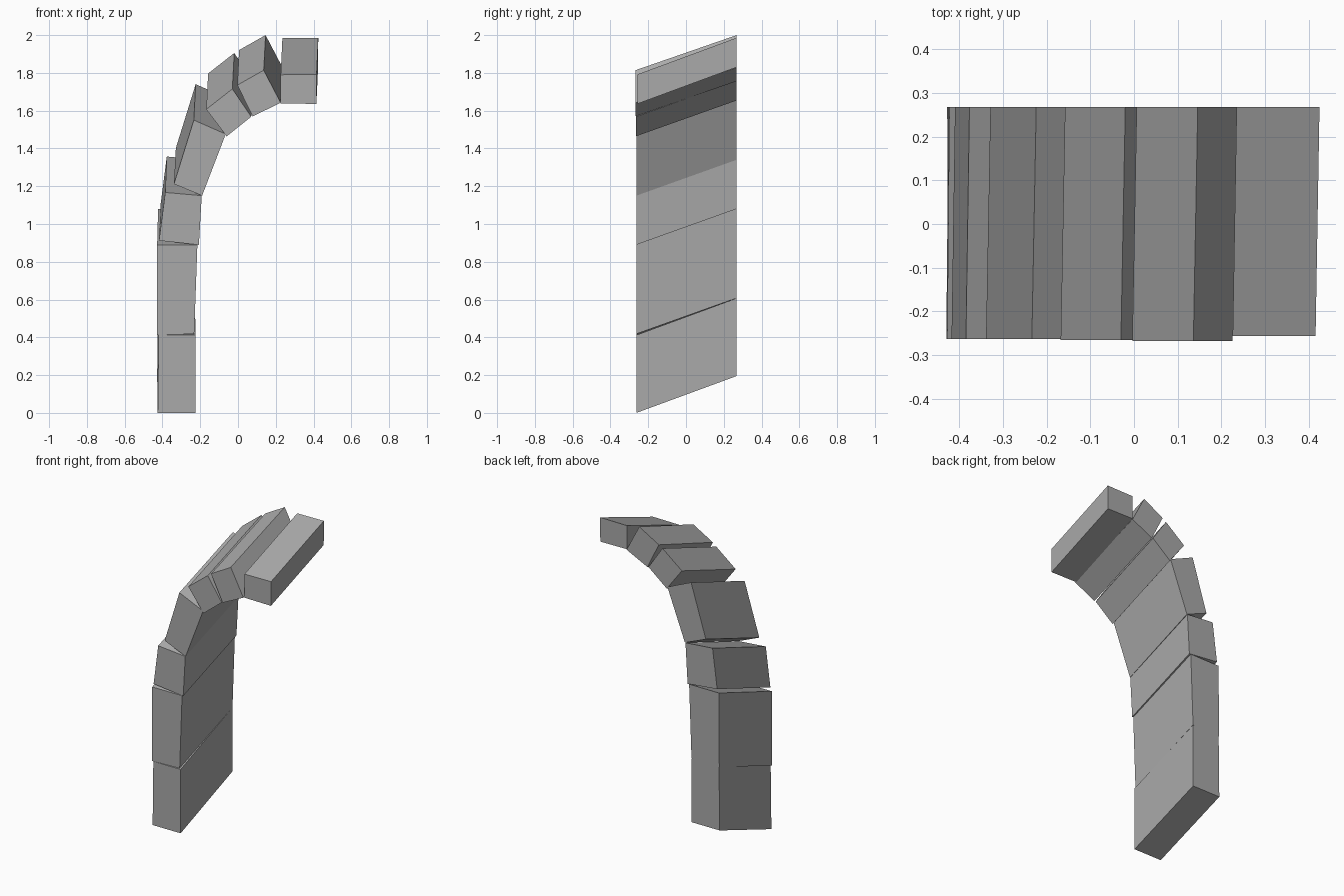
import bpy
import bmesh
from mathutils import Vector

default_cube = bpy.data.objects.get("Cube")
if default_cube:
    bpy.data.objects.remove(default_cube, do_unlink=True)

# One plain grey stone for every block
stone = bpy.data.materials.new("grey stone")
stone.use_nodes = True
grey = (0.4, 0.4, 0.4, 1.0)
stone.diffuse_color = grey
stone.node_tree.nodes["Principled BSDF"].inputs["Base Color"].default_value = grey

BACK_Y = 0.268


def make_block(name, front_y, drift, rise, corners):
    """Extrude a four-cornered front profile backwards, climbing as it goes."""
    bm = bmesh.new()
    front = bm.faces.new([bm.verts.new((x, front_y, z)) for x, z in corners])
    extruded = bmesh.ops.extrude_face_region(bm, geom=[front], use_keep_orig=True)
    back_verts = [g for g in extruded["geom"] if isinstance(g, bmesh.types.BMVert)]
    bmesh.ops.translate(bm, verts=back_verts,
                        vec=Vector((drift, BACK_Y - front_y, rise)))
    bmesh.ops.recalc_face_normals(bm, faces=bm.faces[:])
    mesh = bpy.data.meshes.new(name)
    bm.to_mesh(mesh)
    bm.free()
    mesh.materials.append(stone)
    block = bpy.data.objects.new(name, mesh)
    bpy.context.collection.objects.link(block)
    return block


# Each profile runs: lower outer, lower inner, upper inner, upper outer
# Upright pier
make_block("pier_lower_block", -0.263, -0.003, 0.195,
           [(-0.425, 0), (-0.225, 0), (-0.225, 0.412), (-0.42, 0.412)])
make_block("pier_upper_block", -0.263, 0.005, 0.19,
           [(-0.43, 0.412), (-0.232, 0.418), (-0.215, 0.89), (-0.428, 0.89)])

# Curving wedge blocks, with joints opening towards the outside
make_block("springer_block", -0.263, 0.008, 0.19,
           [(-0.418, 0.912), (-0.207, 0.89), (-0.192, 1.15), (-0.385, 1.167)])
make_block("long_arch_block", -0.263, 0.01, 0.19,
           [(-0.339, 1.212), (-0.19, 1.15), (-0.065, 1.476), (-0.234, 1.55)])
make_block("haunch_block", -0.266, 0.01, 0.19,
           [(-0.168, 1.607), (-0.06, 1.464), (0.07, 1.568), (-0.03, 1.715)])
make_block("shoulder_block", -0.268, 0.01, 0.186,
           [(-0.004, 1.735), (0.078, 1.57), (0.226, 1.642), (0.136, 1.814)])

# Level block at the crown
make_block("crown_block", -0.257, 0.009, 0.194,
           [(0.226, 1.79), (0.226, 1.638), (0.415, 1.636), (0.416, 1.792)])
